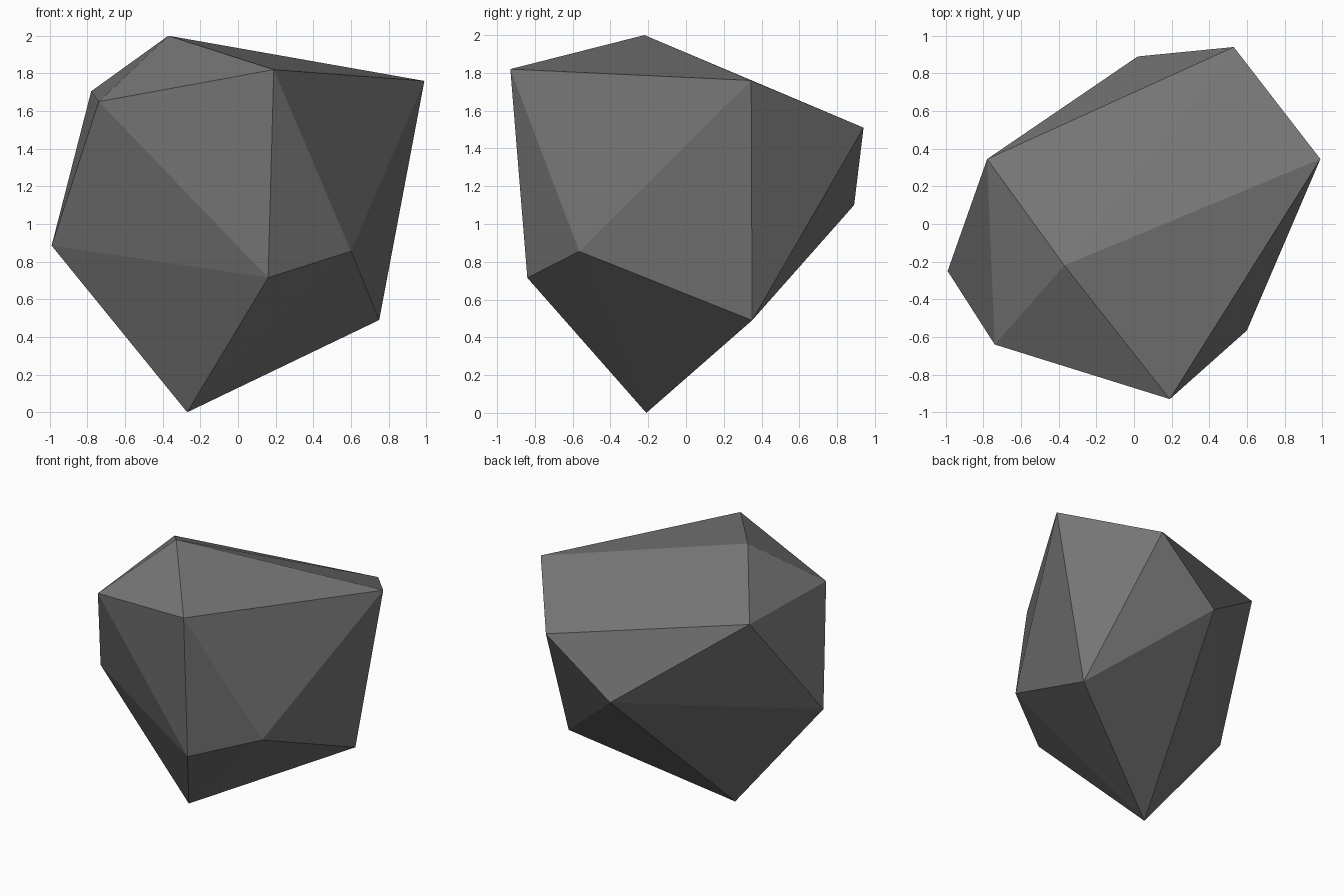
import bpy
import bmesh

if "Cube" in bpy.data.objects:
    bpy.data.objects.remove(bpy.data.objects["Cube"])

# Single stone colour
stone = bpy.data.materials.new("dark_grey_stone")
stone.diffuse_color = (0.18, 0.18, 0.18, 1.0)
stone.use_nodes = True
stone.node_tree.nodes["Principled BSDF"].inputs["Base Color"].default_value = stone.diffuse_color

# Rock: a distorted twenty-sided solid, two staggered rings capped by two points
top = (-0.37, -0.22, 2.0)
upper_ring = [(-0.74, -0.64, 1.65), (0.19, -0.93, 1.82), (0.99, 0.345, 1.76),
              (0.53, 0.94, 1.51), (-0.78, 0.345, 1.705)]
lower_ring = [(0.16, -0.84, 0.715), (0.60, -0.565, 0.855), (0.75, 0.35, 0.49),
              (0.02, 0.89, 1.10), (-0.99, -0.25, 0.885)]
bottom = (-0.27, -0.21, 0.0)

bm = bmesh.new()
t, b = bm.verts.new(top), bm.verts.new(bottom)
up = [bm.verts.new(p) for p in upper_ring]
low = [bm.verts.new(p) for p in lower_ring]
for i in range(5):
    j = (i + 1) % 5
    bm.faces.new((t, up[i], up[j]))          # crown facet
    bm.faces.new((up[i], low[i], up[j]))     # side facet pointing down
    bm.faces.new((up[j], low[i], low[j]))    # side facet pointing up
    bm.faces.new((b, low[j], low[i]))        # underside facet
bmesh.ops.recalc_face_normals(bm, faces=bm.faces)

mesh = bpy.data.meshes.new("rock")
bm.to_mesh(mesh)
bm.free()
mesh.materials.append(stone)
bpy.context.collection.objects.link(bpy.data.objects.new("rock", mesh))
